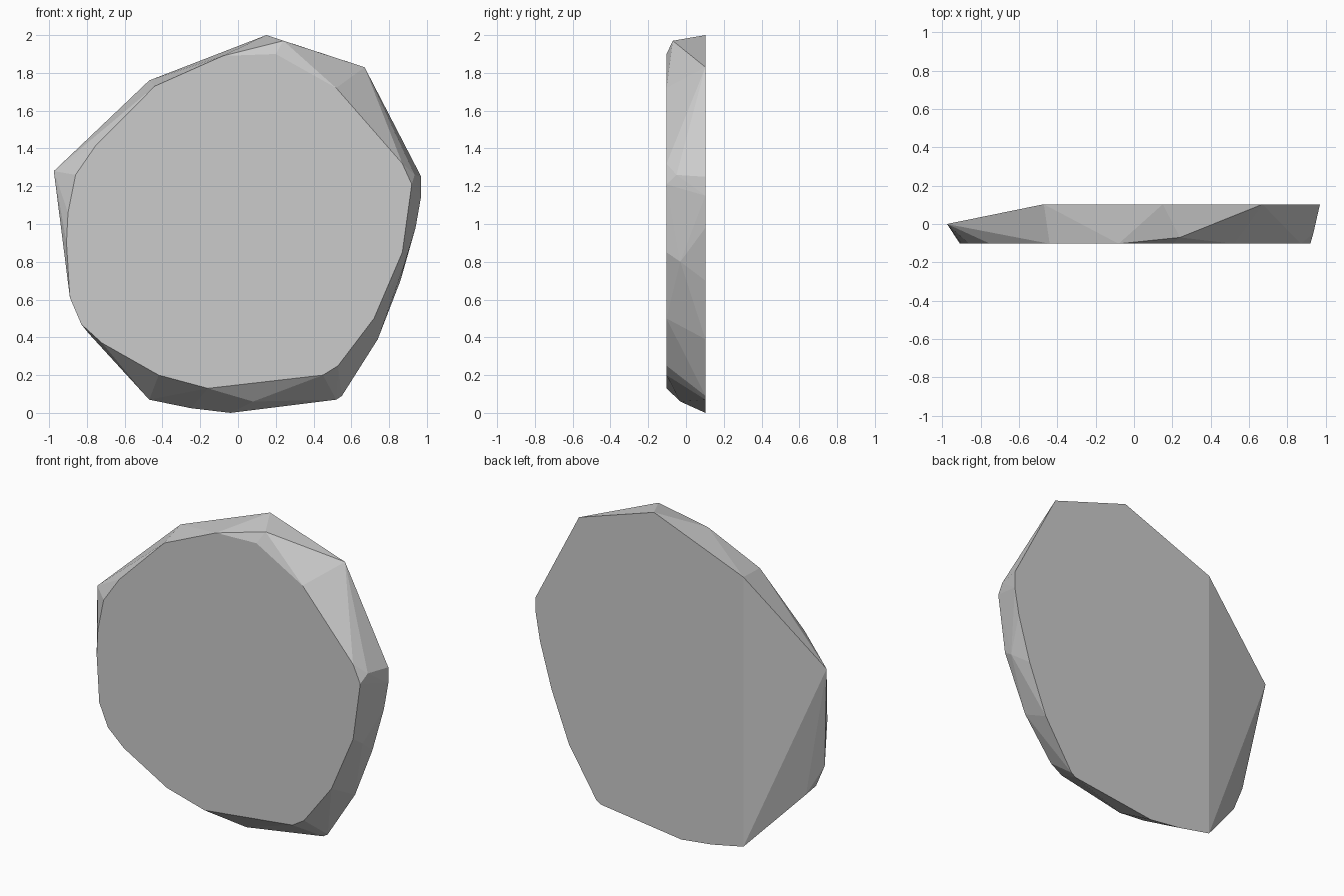
import bpy, bmesh, math

if "Cube" in bpy.data.objects:
    bpy.data.objects.remove(bpy.data.objects["Cube"])

HALF = 0.103  # half thickness of the slab

# Outline of the flat front face (x, z)
front = [(-0.86, 1.26), (-0.75, 1.42), (-0.44, 1.73), (-0.08, 1.89), (0.2, 1.9),
         (0.52, 1.72), (0.87, 1.32), (0.92, 1.21), (0.87, 0.85), (0.72, 0.5),
         (0.53, 0.25), (0.45, 0.2), (-0.16, 0.13), (-0.42, 0.2), (-0.72, 0.37),
         (-0.83, 0.47), (-0.89, 0.61), (-0.908, 0.9), (-0.9, 1.06)]

# Outline of the flat back face (x, z)
back = [(-0.47, 1.76), (0.15, 2.0), (0.67, 1.83), (0.97, 1.25), (0.97, 1.15),
        (0.94, 0.98), (0.86, 0.7), (0.74, 0.39), (0.55, 0.09), (0.52, 0.07),
        (0.28, 0.04), (-0.04, 0.0), (-0.25, 0.025), (-0.47, 0.07)]

# Chipped corners between the two faces (x, y, z)
chips = [(-0.975, 0.0, 1.28), (0.24, -0.07, 1.97), (0.08, -0.03, 0.06),
         (0.935, -0.05, 1.26), (0.885, -0.03, 0.8), (-0.79, -0.06, 0.42)]

# Stone slab: convex hull of the outlines and chips
bm = bmesh.new()
points = [(x, -HALF, z) for x, z in front] + [(x, HALF, z) for x, z in back] + chips
for p in points:
    bm.verts.new(p)
hull = bmesh.ops.convex_hull(bm, input=bm.verts)
loose = {v for v in hull["geom_interior"] + hull["geom_unused"]
         if isinstance(v, bmesh.types.BMVert)}
bmesh.ops.delete(bm, geom=list(loose), context='VERTS')
bmesh.ops.dissolve_limit(bm, angle_limit=math.radians(0.5),
                         verts=bm.verts, edges=bm.edges)
bmesh.ops.recalc_face_normals(bm, faces=bm.faces)

mesh = bpy.data.meshes.new("stone_slab")
bm.to_mesh(mesh)
bm.free()
slab = bpy.data.objects.new("stone_slab", mesh)
bpy.context.collection.objects.link(slab)
